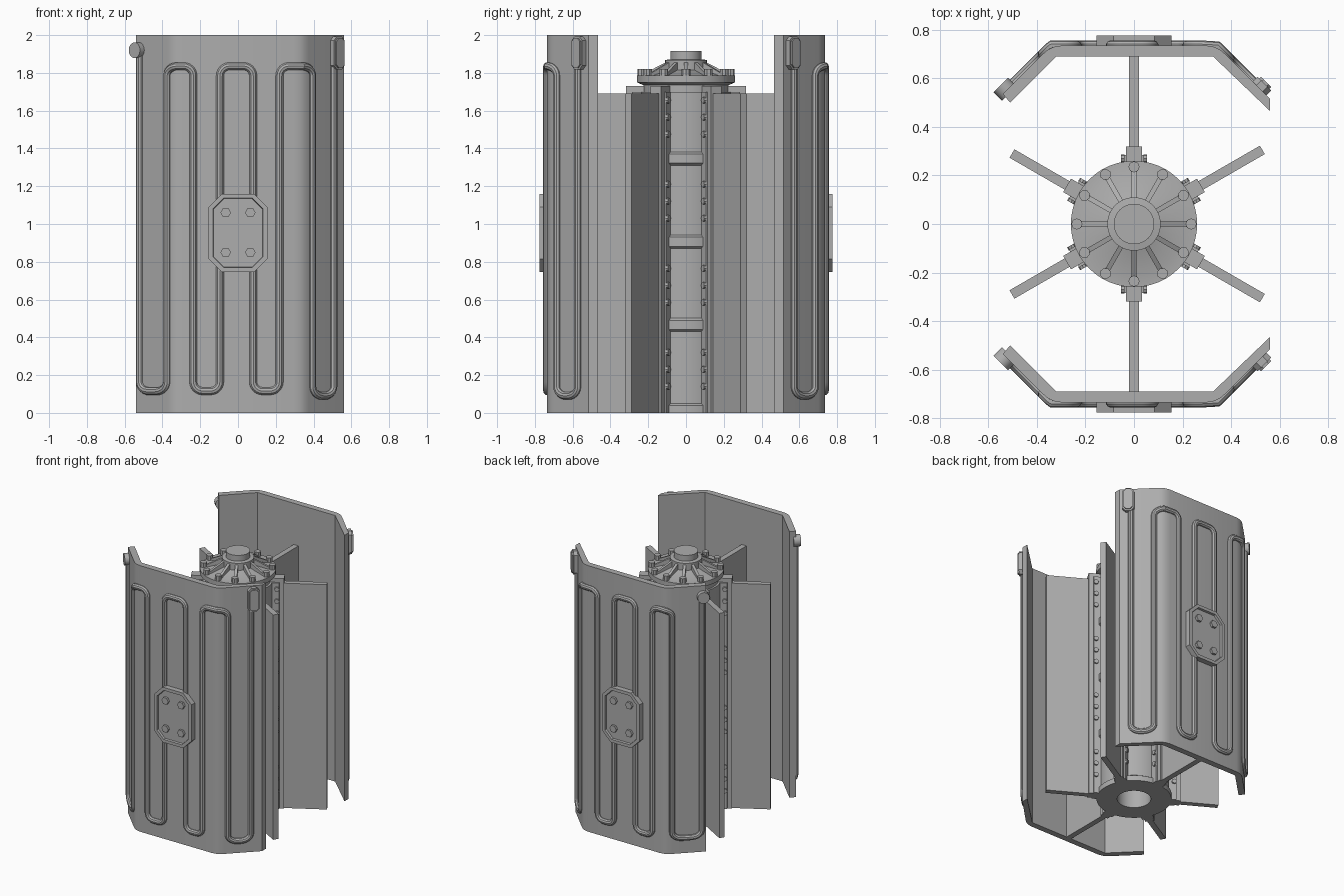
import bpy, bmesh, math
from math import cos, sin, pi, radians
from mathutils import Matrix, Vector

cube = bpy.data.objects.get("Cube")
if cube:
    bpy.data.objects.remove(cube)

metal = bpy.data.materials.new("Grey metal")
metal.use_nodes = True
GREY = (0.42, 0.42, 0.42, 1)
metal.diffuse_color = GREY
metal.node_tree.nodes["Principled BSDF"].inputs["Base Color"].default_value = GREY

WALL_Y = 0.735      # outer face of the armour walls
WALL_SUM = 1.075    # |x| + |y| on their slanted outer faces
SLANT_X = WALL_SUM - WALL_Y


def finish(name, bm, mirror=False):
    bmesh.ops.recalc_face_normals(bm, faces=bm.faces)
    mesh = bpy.data.meshes.new(name)
    bm.to_mesh(mesh)
    bm.free()
    obj = bpy.data.objects.new(name, mesh)
    bpy.context.collection.objects.link(obj)
    dress(obj, mirror)
    return obj


def dress(obj, mirror):
    obj.data.materials.clear()
    obj.data.materials.append(metal)
    bpy.ops.object.select_all(action='DESELECT')
    obj.select_set(True)
    bpy.context.view_layer.objects.active = obj
    bpy.ops.object.shade_smooth_by_angle(angle=radians(32))
    if mirror:
        mod = obj.modifiers.new("Other side", 'MIRROR')
        mod.use_axis = (False, True, False)
        mod.use_mirror_merge = False


def prism(bm, outline, depth, matrix=Matrix()):
    """Extrude a flat outline along local z; returns the far cap."""
    low = [bm.verts.new(matrix @ Vector((x, y, 0))) for x, y in outline]
    top = [bm.verts.new(matrix @ Vector((x, y, depth))) for x, y in outline]
    bm.faces.new(low[::-1])
    for i in range(len(low)):
        j = (i + 1) % len(low)
        bm.faces.new((low[i], low[j], top[j], top[i]))
    return bm.faces.new(top)


def ngon(r, n):
    return [(r * cos(2 * pi * i / n), r * sin(2 * pi * i / n)) for i in range(n)]


def rect(x0, x1, half):
    return [(x0, -half), (x1, -half), (x1, half), (x0, half)]


def cut_rect(w, h, c):
    return [(w, c - h), (w, h - c), (w - c, h), (c - w, h),
            (-w, h - c), (-w, c - h), (c - w, -h), (w - c, -h)]


def facing(pos, normal):
    """Frame at pos with local z along a level normal and local y up."""
    z = Vector(normal).normalized()
    y = Vector((0, 0, 1))
    m = Matrix((y.cross(z), y, z)).transposed().to_4x4()
    m.translation = pos
    return m


def lathe(name, profile, n=48, closed=False):
    bm = bmesh.new()
    pts = profile + profile[:1] if closed else profile
    verts = [bm.verts.new((r, 0, z)) for r, z in pts]
    edges = [bm.edges.new(p) for p in zip(verts, verts[1:])]
    bmesh.ops.spin(bm, geom=verts + edges, cent=(0, 0, 0), axis=(0, 0, 1),
                   angle=2 * pi, steps=n, use_duplicate=False)
    bmesh.ops.remove_doubles(bm, verts=bm.verts, dist=0.0005)
    return finish(name, bm)


def spin(angle):
    return Matrix.Rotation(angle, 4, 'Z')


# Armour walls, front and back
bm = bmesh.new()
prism(bm, [(-0.51, -0.50), (-0.32, -0.69), (0.325, -0.69), (0.56, -0.465),
           (0.56, -0.515), (0.375, -0.70), (0.355, -0.717), (0.33, -0.729), (0.295, -WALL_Y),
           (-0.295, -WALL_Y), (-0.33, -0.729), (-0.355, -0.717), (-0.375, -0.70),
           (-0.54, -0.535)], 2.0)
finish("armour_wall", bm, True)

# Serpentine pipe that follows the wall face
xs = [-0.52, -0.375, -0.237, -0.095, 0.08, 0.22, 0.393, 0.505]
TOP, LOW = 1.835, 0.115
route = [(xs[0], 1.9)]
for i, x in enumerate(xs):
    ends = [TOP, LOW] if i % 2 == 0 else [LOW, TOP]
    if i >= 6:
        ends = [0.09 if e == LOW else e for e in ends]
    route += [(x, e) for e in (ends[1:] if i == 0 else ends)]
path = [route[0]]
for a, b, c in zip(route, route[1:], route[2:]):
    a, b, c = Vector(a), Vector(b), Vector(c)
    u, v = (a - b).normalized() * 0.05, (c - b).normalized() * 0.05
    for k in range(7):
        t = k / 6 * pi / 2
        path.append(tuple(b + u * (1 - sin(t)) + v * (1 - cos(t))))
path.append(route[-1])
curve = bpy.data.curves.new("wall_pipe", 'CURVE')
curve.dimensions = '3D'
curve.bevel_depth = 0.021
curve.bevel_resolution = 3
curve.use_fill_caps = True
line = curve.splines.new('POLY')
line.points.add(len(path) - 1)
for p, (x, z) in zip(line.points, path):
    p.co = (x, -min(WALL_Y, WALL_SUM - abs(x)), z, 1)
pipe = bpy.data.objects.new("wall_pipe", curve)
bpy.context.collection.objects.link(pipe)
bpy.ops.object.select_all(action='DESELECT')
pipe.select_set(True)
bpy.context.view_layer.objects.active = pipe
bpy.ops.object.convert(target='MESH')
dress(pipe, True)

# Pipe end fittings: round knob and long cap
bm = bmesh.new()
prism(bm, ngon(0.042, 16), 0.05, facing((-0.513, -0.537, 1.92), (-1, -1, 0)))
finish("pipe_knob", bm, True)
bm = bmesh.new()
cap = prism(bm, cut_rect(0.04, 0.088, 0.022), 0.052, facing((0.507, -0.548, 1.905), (1, -1, 0)))
bmesh.ops.bevel(bm, geom=list(cap.edges), offset=0.01, segments=2, affect='EDGES')
finish("pipe_cap", bm, True)

# Access hatch with recessed panel and bolts
bm = bmesh.new()
face = prism(bm, cut_rect(0.155, 0.207, 0.07), 0.045, facing((0, -0.73, 0.953), (0, -1, 0)))
bmesh.ops.inset_region(bm, faces=[face], thickness=0.014, depth=0.004)
bmesh.ops.inset_region(bm, faces=[face], thickness=0.025)
bmesh.ops.inset_region(bm, faces=[face], thickness=0.003, depth=-0.016)
finish("access_hatch", bm, True)
bm = bmesh.new()
for x in (-0.065, 0.065):
    for z in (0.85, 1.06):
        prism(bm, ngon(0.028, 6), 0.018, facing((x, -0.758, z), (0, -1, 0)))
finish("hatch_bolts", bm, True)

# Hollow core column with collars
profile = [(0.115, 1.70), (0.115, 0), (0.255, 0), (0.255, 0.04), (0.24, 0.05)]
for z in (0.43, 0.87, 1.31):
    profile += [(0.24, z), (0.255, z + 0.012), (0.255, z + 0.06), (0.24, z + 0.072)]
profile += [(0.24, 1.70)]
lathe("core_column", profile, closed=True)

# Radial fins; the ones along y reach the walls
bm = bmesh.new()
angles = [radians(30 + 60 * i) for i in range(6)]
for a in angles:
    reach = 0.70 if abs(cos(a)) < 0.1 else (0.61 if cos(a) > 0 else 0.58)
    prism(bm, rect(0.2, reach, 0.02), 1.69, spin(a))
finish("radial_fins", bm)

# Fin brackets and their side bolts
bm = bmesh.new()
for a in angles:
    prism(bm, rect(0.19, 0.285, 0.042), 1.70, spin(a))
    prism(bm, rect(0.19, 0.318, 0.032), 1.73, spin(a))
finish("fin_brackets", bm)
bm = bmesh.new()
for a in angles:
    for side in (-1, 1):
        tangent = Vector((-sin(a), cos(a), 0)) * side
        for group in range(4):
            for k in range(3):
                spot = Vector((cos(a), sin(a), 0)) * 0.27 + tangent * 0.04
                spot.z = 0.14 + group * 0.445 + k * 0.09
                prism(bm, ngon(0.017, 8), 0.014, facing(spot, tangent))
finish("bracket_bolts", bm)

# Top hub: neck, flange, cone, boss and cap
lathe("top_hub", [(0, 1.69), (0.225, 1.69), (0.225, 1.735), (0.26, 1.75), (0.26, 1.785),
                  (0.205, 1.787), (0.11, 1.815), (0.11, 1.868), (0.083, 1.872),
                  (0.083, 1.915), (0, 1.915)])

# Hub ribs and rim bolts
ribs, bolts = bmesh.new(), bmesh.new()
for i in range(12):
    turn = spin(i * pi / 6)
    upright = turn @ Matrix.Translation((0, 0.01, 0)) @ Matrix.Rotation(pi / 2, 4, 'X')
    prism(ribs, [(0.09, 1.78), (0.22, 1.78), (0.215, 1.80), (0.10, 1.86)], 0.02, upright)
    prism(bolts, ngon(0.023, 8), 0.04, turn @ Matrix.Translation((0.235, 0, 1.78)))
finish("hub_ribs", ribs)
finish("hub_bolts", bolts)
